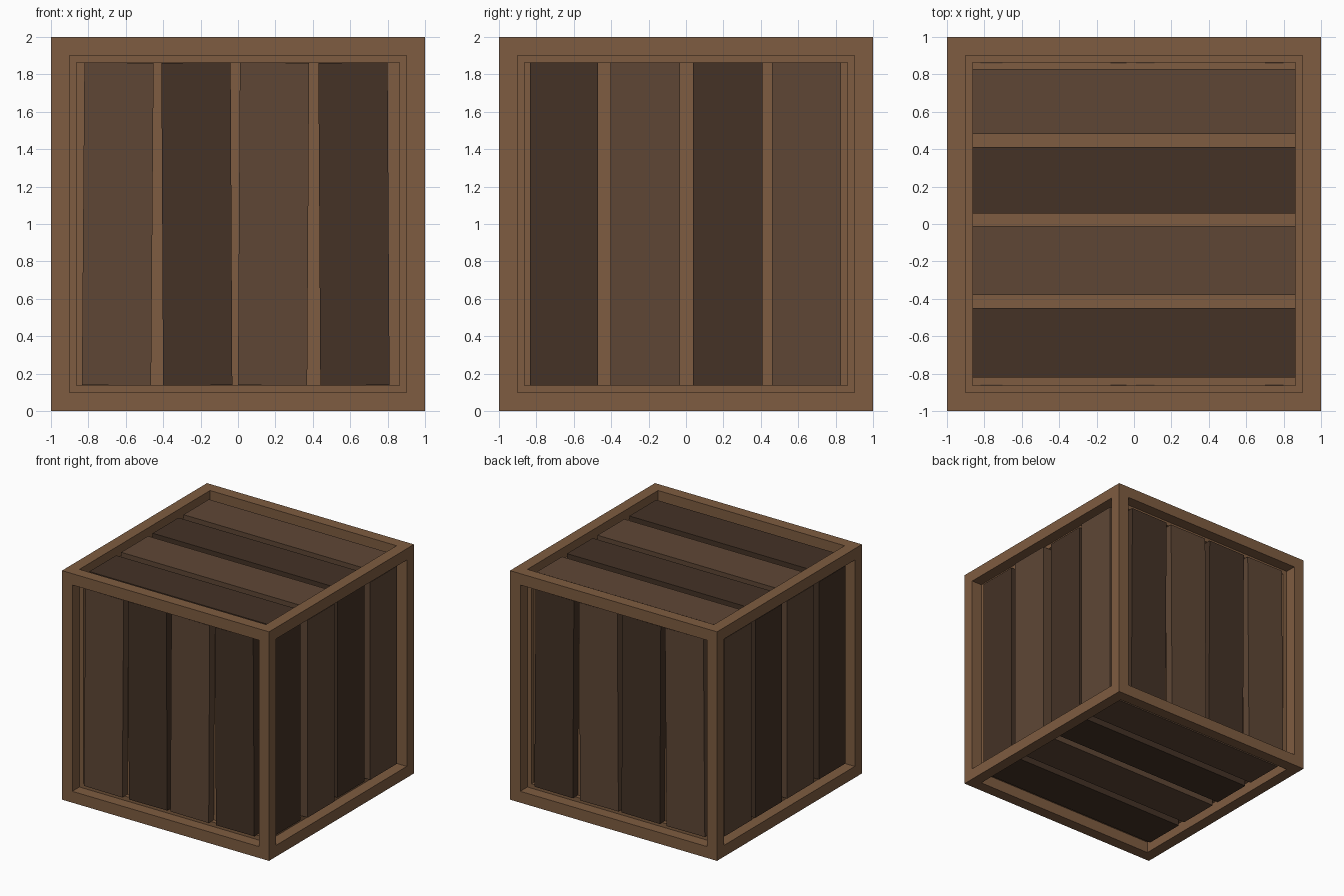
import bpy, bmesh
from math import radians
from mathutils import Matrix, Vector

if "Cube" in bpy.data.objects:
    bpy.data.objects.remove(bpy.data.objects["Cube"])


def material(name, rgb):
    m = bpy.data.materials.new(name)
    m.diffuse_color = (*rgb, 1)
    m.use_nodes = True
    m.node_tree.nodes["Principled BSDF"].inputs["Base Color"].default_value = m.diffuse_color
    return m


FRAME = material("frame_wood", (0.21, 0.107, 0.052))
LIGHT = material("light_plank_wood", (0.113, 0.062, 0.036))
DARK = material("dark_plank_wood", (0.058, 0.032, 0.019))


def finish(name, bm, mat):
    bmesh.ops.recalc_face_normals(bm, faces=bm.faces[:])
    me = bpy.data.meshes.new(name)
    bm.to_mesh(me)
    bm.free()
    me.materials.append(mat)
    ob = bpy.data.objects.new(name, me)
    bpy.context.collection.objects.link(ob)
    return ob


# Frame: a cube whose six faces are inset and pushed inwards
bm = bmesh.new()
bmesh.ops.create_cube(bm, size=2, matrix=Matrix.Translation((0, 0, 1)))
bm.normal_update()
sides = bm.faces[:]
bmesh.ops.inset_individual(bm, faces=sides, thickness=0.14, depth=0)
bm.normal_update()
for f in bmesh.ops.extrude_discrete_faces(bm, faces=sides)["faces"]:
    f.normal_update()
    bmesh.ops.translate(bm, verts=f.verts[:], vec=-f.normal * 0.137)
finish("crate_frame", bm, FRAME)


# Plank: across, along and out are the axes of the face it lies on
def plank(name, mat, across, along, out, centre, width, depth, tilt=0):
    across, along, out = Vector(across), Vector(along), Vector(out)
    inner, outer = 0.858, 1 - depth
    axes = Matrix((across, along, out)).transposed().to_4x4()
    place = (Matrix.Translation((0, 0, 1)) @ axes
             @ Matrix.Translation((centre, 0, (inner + outer) / 2))
             @ Matrix.Rotation(radians(tilt), 4, 'Z')
             @ Matrix.Diagonal((width, 1.725, outer - inner, 1)))
    bm = bmesh.new()
    bmesh.ops.create_cube(bm, size=1, matrix=place)
    finish(name, bm, mat)


X, Y, Z = (1, 0, 0), (0, 1, 0), (0, 0, 1)

# Front and back planks, slightly crooked: centre, width, tilt
for i, (c, tilt) in enumerate([(-0.643, -0.45), (-0.22, 0.3), (0.19, -0.35), (0.62, 0.35)]):
    mat = DARK if i % 2 else LIGHT
    plank(f"front_plank_{i + 1}", mat, X, Z, (0, -1, 0), c, 0.37, 0.067, tilt)
    plank(f"back_plank_{i + 1}", mat, X, Z, Y, c, 0.37, 0.067, tilt)

# Right and left planks
for i, (c, w) in enumerate([(-0.652, 0.365), (-0.218, 0.37), (0.223, 0.37), (0.645, 0.37)]):
    mat = LIGHT if i % 2 else DARK
    plank(f"right_plank_{i + 1}", mat, Y, Z, X, c, w, 0.045 if i % 2 else 0.065)
    plank(f"left_plank_{i + 1}", mat, Y, Z, (-1, 0, 0), c, w, 0.045)

# Top and bottom planks
for i, (c, w) in enumerate([(-0.635, 0.37), (-0.195, 0.37), (0.233, 0.355), (0.655, 0.35)]):
    mat = LIGHT if i % 2 else DARK
    plank(f"top_plank_{i + 1}", mat, Y, X, Z, c, w, 0.04)
    plank(f"bottom_plank_{i + 1}", mat, Y, X, (0, 0, -1), c, w, 0.045)
